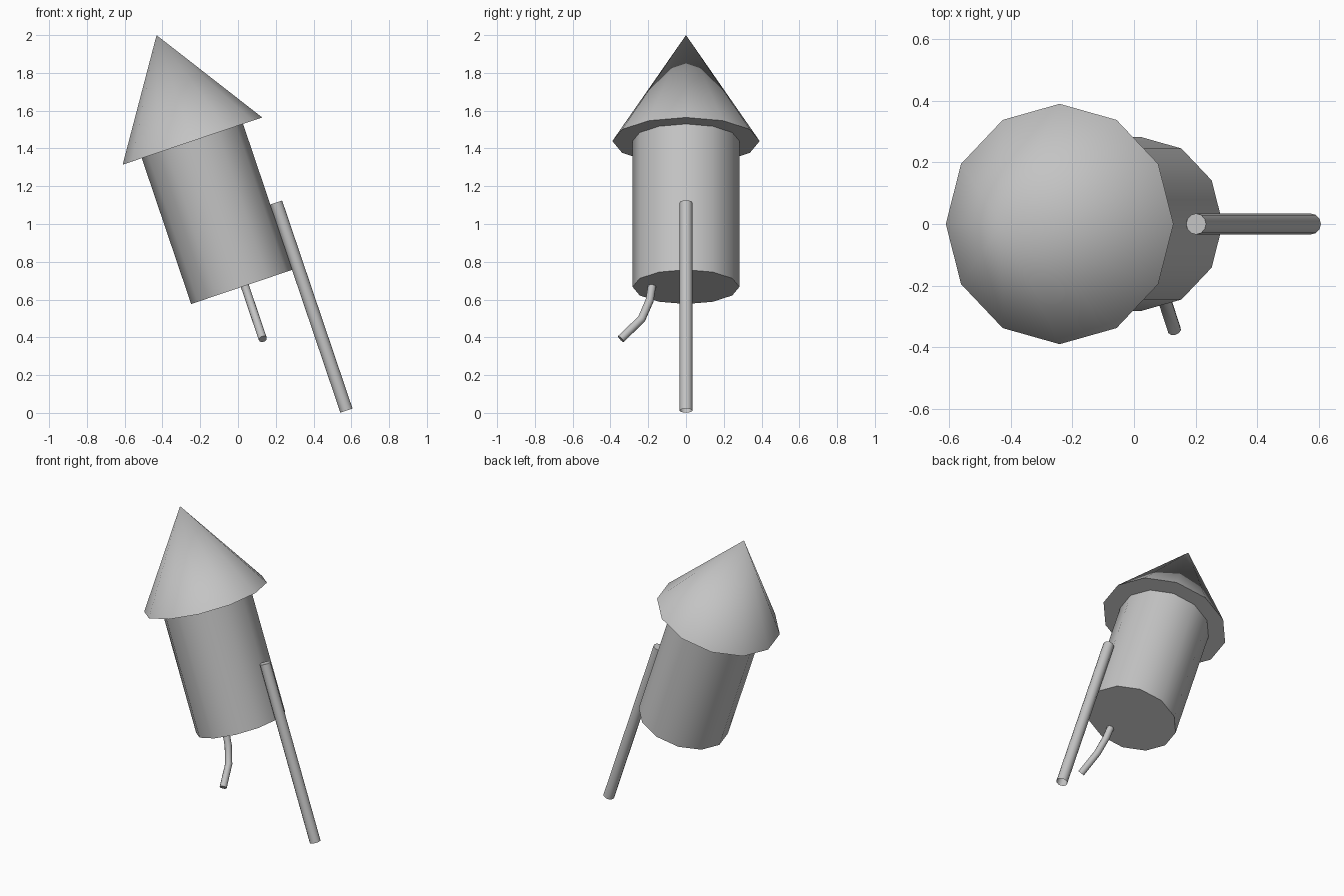
import bpy, bmesh
from math import radians, sin, cos, tau
from mathutils import Matrix, Vector

cube = bpy.data.objects.get("Cube")
if cube:
    bpy.data.objects.remove(cube, do_unlink=True)

# Single grey material
GREY = (0.55, 0.55, 0.55, 1)
grey = bpy.data.materials.new("plain grey")
grey.use_nodes = True
grey.diffuse_color = GREY
grey.node_tree.nodes["Principled BSDF"].inputs["Base Color"].default_value = GREY

# Shared tilted frame: origin at the centre of the body's lower end
TILT = Matrix.Translation((0.02, 0, 0.667)) @ Matrix.Rotation(radians(-18.7), 4, "Y")


def finish(name, bm):
    bmesh.ops.recalc_face_normals(bm, faces=bm.faces)
    bm.transform(TILT)
    mesh = bpy.data.meshes.new(name)
    bm.to_mesh(mesh)
    bm.free()
    mesh.materials.append(grey)
    obj = bpy.data.objects.new(name, mesh)
    bpy.context.collection.objects.link(obj)
    bpy.ops.object.select_all(action="DESELECT")
    obj.select_set(True)
    bpy.context.view_layer.objects.active = obj
    bpy.ops.object.shade_smooth_by_angle(angle=radians(40))


def tapered(name, r_low, r_high, low, high, x=0, open_bottom=False):
    """Twelve-sided cylinder or cone along the rocket's axis."""
    bm = bmesh.new()
    bmesh.ops.create_cone(bm, cap_ends=True, segments=12, radius1=r_low,
                          radius2=r_high, depth=high - low,
                          matrix=Matrix.Translation((x, 0, (low + high) / 2)))
    if open_bottom:
        bm.normal_update()
        ends = [f for f in bm.faces if f.normal.z < -0.9]
        bmesh.ops.delete(bm, geom=ends, context="FACES_ONLY")
    finish(name, bm)


def bent_tube(name, path, radius, sides=10):
    """Sweep a ring along a path lying in the local YZ plane."""
    bm = bmesh.new()
    rings = []
    for i, point in enumerate(path):
        along = (path[min(i + 1, len(path) - 1)] - path[max(i - 1, 0)]).normalized()
        across = Vector((1, 0, 0))
        out = along.cross(across)
        rings.append([bm.verts.new(point + radius * (across * cos(tau * k / sides)
                                                     + out * sin(tau * k / sides)))
                      for k in range(sides)])
    for a, b in zip(rings, rings[1:]):
        for k in range(sides):
            n = (k + 1) % sides
            bm.faces.new((a[k], a[n], b[n], b[k]))
    bm.faces.new(rings[0])
    bm.faces.new(rings[-1])
    finish(name, bm)


# Body, nose and guide stick
tapered("body", 0.283, 0.283, 0, 0.815)
tapered("nose_cone", 0.39, 0, 0.815, 1.407)
tapered("guide_stick", 0.034, 0.034, -0.798, 0.365, x=0.315, open_bottom=True)

# Curved fuse below the body
fuse_path = [Vector((0.017, y, z)) for y, z in
             ((-0.18, 0.0), (-0.192, -0.08), (-0.235, -0.185), (-0.345, -0.297))]
bent_tube("fuse", fuse_path, 0.022)
